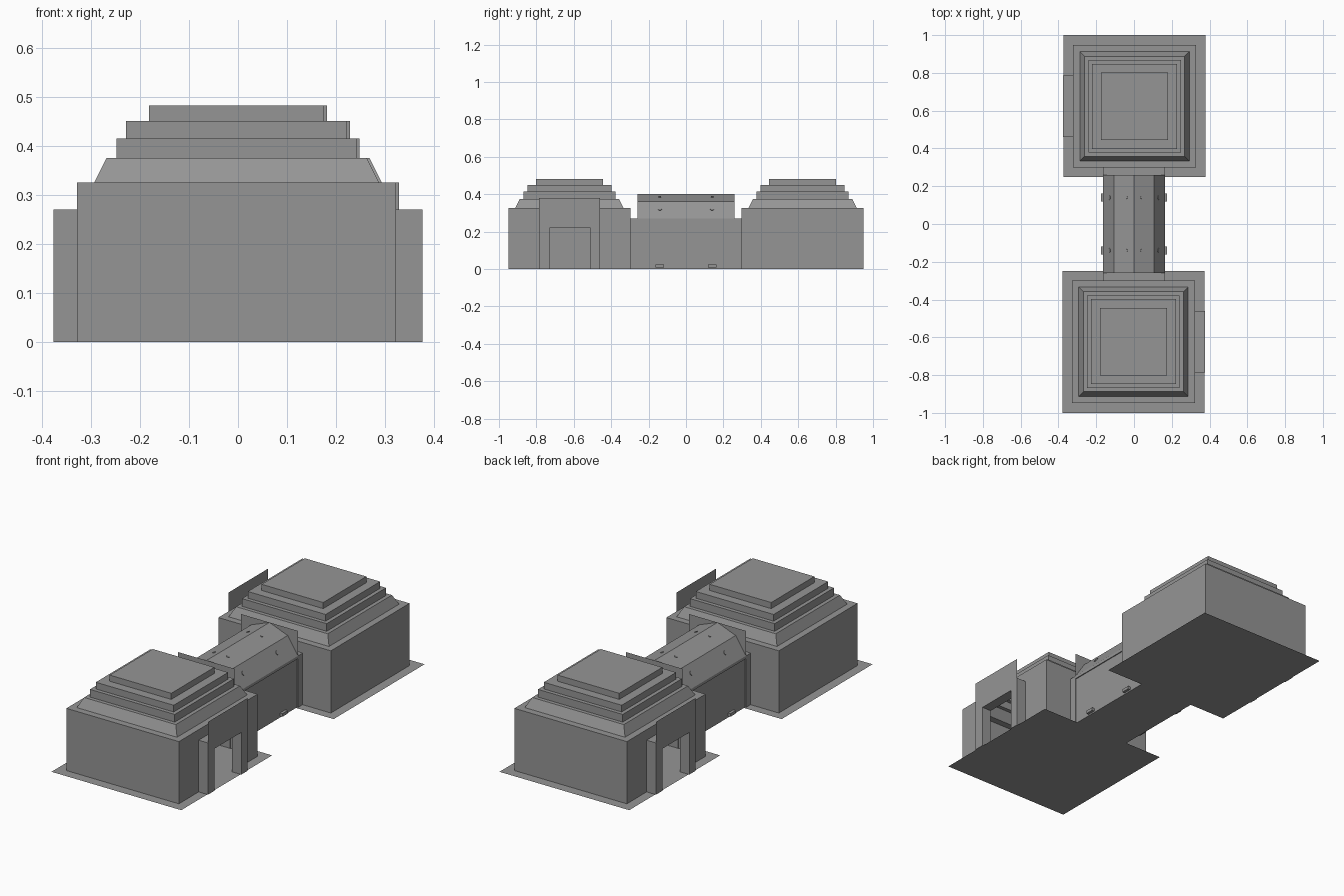
import bpy, bmesh, math
from mathutils import Matrix

cube = bpy.data.objects.get("Cube")
if cube:
    bpy.data.objects.remove(cube, do_unlink=True)

grey = bpy.data.materials.new("plain grey")
grey.use_nodes = True
COLOUR = (0.3, 0.3, 0.3, 1)
grey.diffuse_color = COLOUR
grey.node_tree.nodes["Principled BSDF"].inputs["Base Color"].default_value = COLOUR


def finish(name, bm, turn=0):
    """Turn a bmesh about the centre and add it to the scene."""
    bmesh.ops.recalc_face_normals(bm, faces=bm.faces)
    bm.transform(Matrix.Rotation(turn, 4, 'Z'))
    mesh = bpy.data.meshes.new(name)
    bm.to_mesh(mesh)
    bm.free()
    mesh.materials.append(grey)
    bpy.context.collection.objects.link(bpy.data.objects.new(name, mesh))


def polygon(name, points, turn=0, depth=None):
    """Flat polygon, extruded along the vector depth if given."""
    bm = bmesh.new()
    face = bm.faces.new([bm.verts.new(p) for p in points])
    if depth:
        new = bmesh.ops.extrude_face_region(bm, geom=[face], use_keep_orig=True)["geom"]
        bmesh.ops.translate(bm, vec=depth, verts=[v for v in new if isinstance(v, bmesh.types.BMVert)])
    finish(name, bm, turn)


def box(name, lo, hi, turn=0):
    (a, b, c), (d, e, f) = lo, hi
    polygon(name, [(a, b, c), (d, b, c), (d, e, c), (a, e, c)], turn, (0, 0, f - c))


CX, CY = -0.003, -0.623            # middle of the front hall
DOOR = (-0.73, -0.51, 0.22)        # door sides and height
PORCH = (-0.785, -0.46, 0.27)      # porch sides and height
WALL_X, PORCH_X = 0.322, 0.376
RINGS = [(0.325, 0), (0.325, 0.325), (0.29, 0.325), (0.265, 0.375), (0.245, 0.375),
         (0.245, 0.415), (0.225, 0.415), (0.225, 0.45), (0.178, 0.45), (0.178, 0.482)]


def door_arch(x, y0, y1, z):
    d0, d1, dz = DOOR
    outline = [(y0, 0), (y0, z), (y1, z), (y1, 0), (d1, 0), (d1, dz), (d0, dz), (d0, 0)]
    return [(x, y, h) for y, h in outline]


def hall(turn, label):
    # Stepped hollow shell; the wall on the door side is made separately
    bm = bmesh.new()
    loops = [[bm.verts.new((CX + sx * h, CY + sy * h, z))
              for sx, sy in ((-1, -1), (1, -1), (1, 1), (-1, 1))] for h, z in RINGS]
    for level, (low, high) in enumerate(zip(loops, loops[1:])):
        for i in range(4):
            if level or i != 1:
                j = (i + 1) % 4
                bm.faces.new((low[i], low[j], high[j], high[i]))
    bm.faces.new(loops[-1])
    finish(label + "_hall", bm, turn)

    half, height = RINGS[1]
    polygon(label + "_door_wall", door_arch(WALL_X, CY - half, CY + half, height), turn)
    # Porch with a tall thin facade above it
    polygon(label + "_porch", door_arch(WALL_X, *PORCH), turn, (PORCH_X - WALL_X, 0, 0))
    y0, y1, z = PORCH
    polygon(label + "_facade", [(PORCH_X, y0, z), (PORCH_X, y1, z),
                                (PORCH_X, y1, 0.38), (PORCH_X, y0, 0.38)], turn)
    # Ground sheet
    polygon(label + "_ground_sheet", [(CX + sx * 0.375, CY - 0.002 + sy * 0.375, 0)
                                      for sx, sy in ((-1, -1), (1, -1), (1, 1), (-1, 1))], turn)


for turn, label in ((0, "front"), (math.pi, "back")):
    hall(turn, label)
    # Passage collar and upright end plate
    box(label + "_passage_collar", (-0.165, -0.3, 0), (0.165, -0.26, 0.27), turn)
    polygon(label + "_passage_end_plate", [(-0.165, -0.26, 0.27), (0.165, -0.26, 0.27),
                                           (0.165, -0.26, 0.4), (-0.165, -0.26, 0.4)], turn)
    for y in (-0.14, 0.14):
        # Foot bracket on the passage wall
        box(label + "_foot_bracket", (0.155, y - 0.022, 0.008), (0.174, y + 0.022, 0.024), turn)
        # Round studs on both roof slopes
        for x, z, tilt, r in ((0.04, 0.385, math.atan2(0.04, 0.105), 0.007),
                              (0.13, 0.3225, math.atan2(0.09, 0.06), 0.012)):
            bm = bmesh.new()
            bmesh.ops.create_cone(bm, cap_ends=True, segments=10, radius1=r, radius2=r, depth=0.006,
                                  matrix=Matrix.Translation((x, y, z)) @ Matrix.Rotation(tilt, 4, 'Y'))
            finish(label + "_roof_stud", bm, turn)

# Passage walls, top rail and folded roof
box("passage_walls", (-0.16, -0.26, 0), (0.16, 0.26, 0.255))
box("passage_top_rail", (-0.165, -0.26, 0.255), (0.165, 0.26, 0.27))
polygon("passage_roof", [(x, -0.26, z) for x, z in ((-0.165, 0.27), (-0.105, 0.36), (0, 0.4),
                                                    (0.105, 0.36), (0.165, 0.27))], 0, (0, 0.52, 0))
